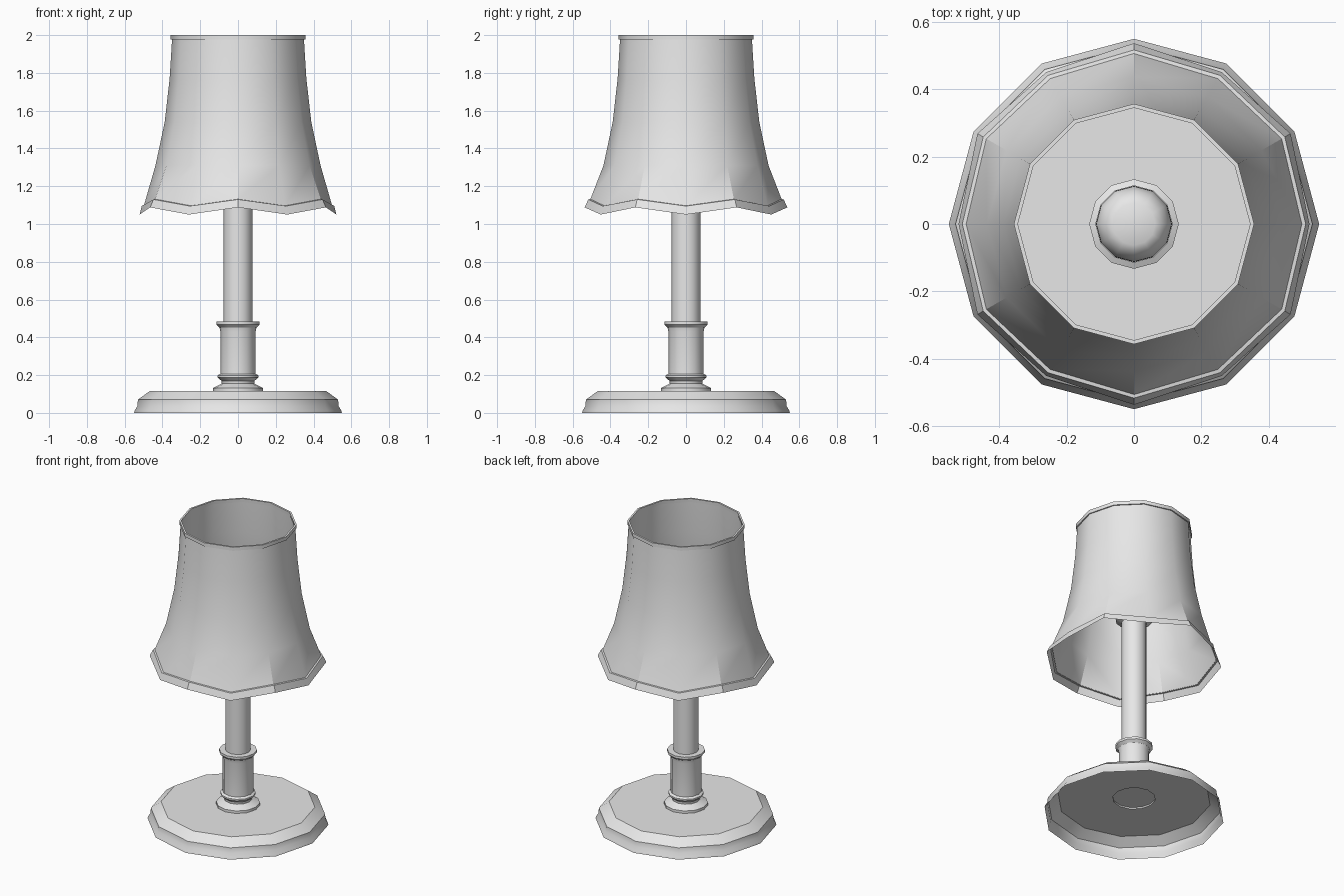
import bpy
import bmesh
from math import cos, sin, tau, radians

SIDES = 12

cube = bpy.data.objects.get("Cube")
if cube:
    bpy.data.objects.remove(cube)

grey = bpy.data.materials.new("pale_grey")
grey.use_nodes = True
grey.diffuse_color = (0.8, 0.8, 0.8, 1)
grey.node_tree.nodes["Principled BSDF"].inputs["Base Color"].default_value = (0.8, 0.8, 0.8, 1)


def lathe(name, profile, alternate=None, cap_start=False, cap_end=False):
    """Sweep (radius, z) rings upward; odd corners may follow an alternate profile."""
    bm = bmesh.new()
    rings = []
    for k in range(len(profile)):
        ring = []
        for i in range(SIDES):
            r, z = (alternate if alternate and i % 2 else profile)[k]
            a = tau * i / SIDES
            ring.append(bm.verts.new((r * cos(a), r * sin(a), z)))
        rings.append(ring)
    for low, high in zip(rings, rings[1:]):
        for i in range(SIDES):
            j = (i + 1) % SIDES
            bm.faces.new((low[i], low[j], high[j], high[i]))
    if cap_start:
        bm.faces.new(rings[0][::-1])
    if cap_end:
        bm.faces.new(rings[-1])
    mesh = bpy.data.meshes.new(name)
    bm.to_mesh(mesh)
    bm.free()
    mesh.materials.append(grey)
    obj = bpy.data.objects.new(name, mesh)
    bpy.context.collection.objects.link(obj)
    bpy.ops.object.select_all(action='DESELECT')
    obj.select_set(True)
    bpy.context.view_layer.objects.active = obj
    bpy.ops.object.shade_smooth_by_angle(angle=radians(31))
    return obj


# Hollow foot, open underneath
lathe("base", [(0.55, 0), (0.547, 0.012), (0.533, 0.035), (0.53, 0.07),
               (0.468, 0.115), (0.13, 0.115)])

# Turned collar between foot and stem
lathe("lower_collar", [(0.13, 0.125), (0.133, 0.115), (0.133, 0.132), (0.112, 0.142),
                       (0.086, 0.155), (0.088, 0.17), (0.108, 0.188),
                       (0.108, 0.198), (0.094, 0.207)], cap_start=True)

# Sleeve with flared lip
lathe("sleeve", [(0.093, 0.2), (0.093, 0.43), (0.098, 0.452), (0.115, 0.468),
                 (0.115, 0.483), (0.07, 0.483)])

# Stem
lathe("stem", [(0.077, 0.48), (0.077, 1.34)])

# Rounded holder on top of the stem, inside the shade
lathe("bulb_holder", [(0.075, 1.34), (0.113, 1.36), (0.112, 1.4), (0.1, 1.435),
                      (0.082, 1.455), (0.063, 1.465)], cap_end=True)

# Shade wall: the hem rises and falls from corner to corner
upper = [(0.437, 1.31), (0.388, 1.54), (0.362, 1.77), (0.349, 1.98)]
lathe("shade", [(0.499, 1.095)] + upper, [(0.507, 1.13)] + upper)

# Flared hem band with a narrow ledge
lathe("hem_trim", [(0.521, 1.05), (0.51, 1.095), (0.497, 1.097)],
      [(0.537, 1.088), (0.517, 1.13), (0.505, 1.132)])

# Band around the top opening
lathe("top_trim", [(0.348, 1.976), (0.357, 1.976), (0.357, 2.0),
                   (0.345, 2.0), (0.347, 1.976)])
